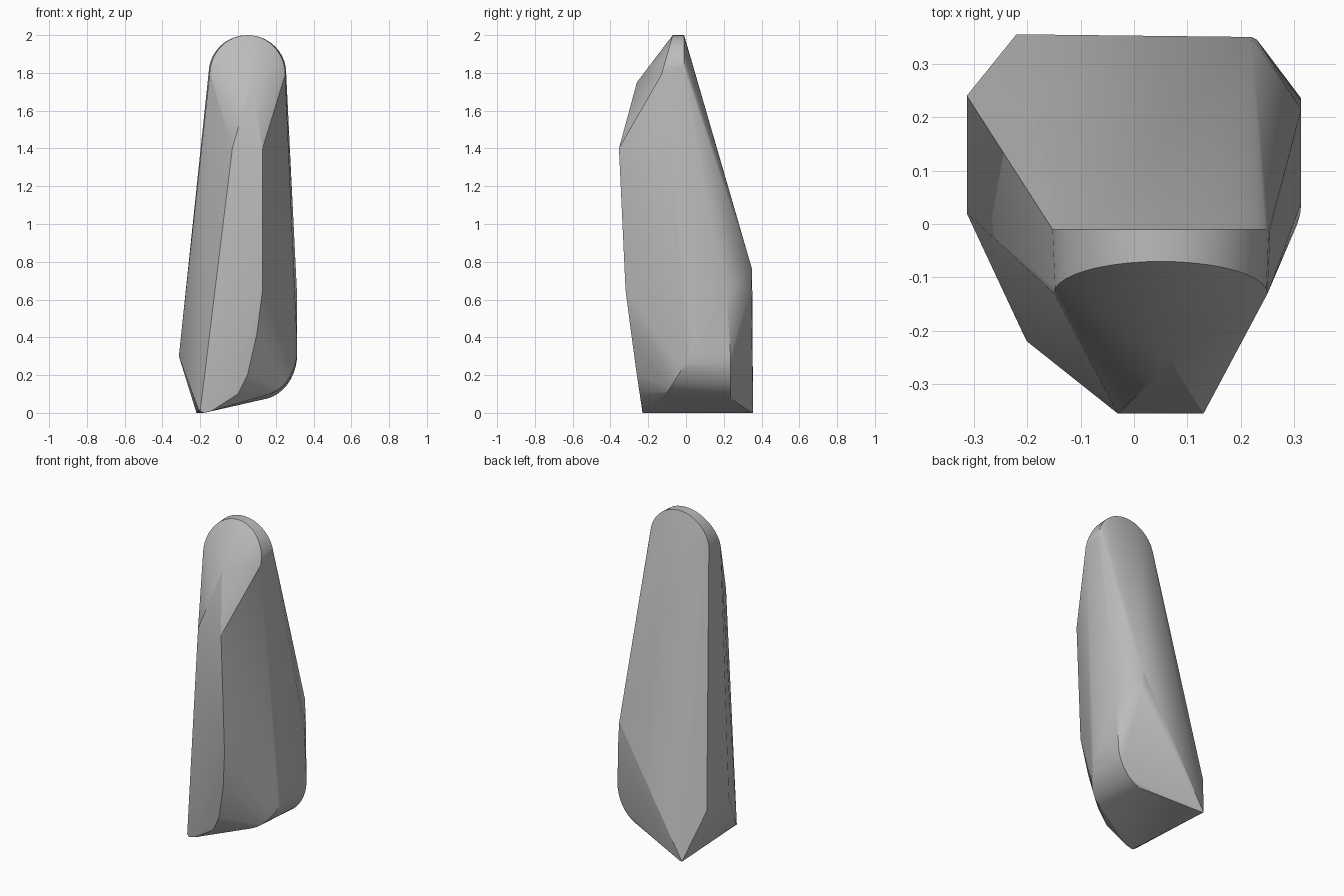
import bpy
import bmesh
from math import cos, sin, radians
from mathutils import Vector

default_cube = bpy.data.objects.get("Cube")
if default_cube:
    bpy.data.objects.remove(default_cube, do_unlink=True)


def arc(center_x, center_z, radius_x, radius_z, start, end, steps, depth):
    """Arc in the front plane; depth gives y as a function of the angle."""
    points = []
    for step in range(steps + 1):
        angle = radians(start + (end - start) * step / steps)
        points.append(Vector((center_x + radius_x * cos(angle),
                              depth(angle),
                              center_z + radius_z * sin(angle))))
    return points


def make_material(name, color):
    material = bpy.data.materials.new(name)
    material.use_nodes = True
    material.diffuse_color = color
    shader = next(node for node in material.node_tree.nodes
                  if node.type == "BSDF_PRINCIPLED")
    shader.inputs["Base Color"].default_value = color
    shader.inputs["Roughness"].default_value = 0.8
    return material


def make_hull(name, points, material):
    """Wrap a faceted solid around the control points of its edges."""
    mesh = bpy.data.meshes.new(name)
    shape = bmesh.new()
    for point in points:
        shape.verts.new(point)
    hull = bmesh.ops.convex_hull(shape, input=shape.verts[:])
    unused = hull["geom_interior"] + hull["geom_unused"]
    spare = {item for item in unused if isinstance(item, bmesh.types.BMVert)}
    bmesh.ops.delete(shape, geom=list(spare), context="VERTS")
    bmesh.ops.dissolve_limit(shape, angle_limit=radians(1),
                             verts=shape.verts[:], edges=shape.edges[:])
    bmesh.ops.recalc_face_normals(shape, faces=shape.faces[:])
    shape.to_mesh(mesh)
    shape.free()
    mesh.materials.append(material)
    body = bpy.data.objects.new(name, mesh)
    bpy.context.collection.objects.link(body)
    bpy.ops.object.select_all(action="DESELECT")
    body.select_set(True)
    bpy.context.view_layer.objects.active = body
    bpy.ops.object.shade_smooth_by_angle(angle=radians(25))
    return body


# Rounded tip: a flat back rim and a swept front rim
back_rim = arc(0.05, 1.8, 0.205, 0.2, 0, 180, 20, lambda a: -0.01)
front_rim = arc(0.05, 1.79, 0.2, 0.21, 0, 180, 20,
                lambda a: -0.13 + 0.06 * sin(a))

# Front ridge, from the brow down to the toe
front_ridge = [
    (0.07, -0.26, 1.75),
    (-0.03, -0.355, 1.4), (0.13, -0.355, 1.4),
    (0.13, -0.32, 0.65), (0.1, -0.29, 0.42), (0.05, -0.26, 0.2),
    (0.0, -0.245, 0.1),
]

# Toe and keel, a narrow edge running to the back point
keel = [
    (-0.21, -0.2, 0.02), (-0.2, -0.22, 0.01), (-0.18, -0.23, 0),
    (-0.14, -0.23, 0.01), (-0.22, 0.355, 0), (-0.2, 0.35, 0),
]

# Side corners and the back shoulder
sides = [
    (-0.313, 0.02, 0.3), (-0.313, 0.24, 0.3),
    (0.313, 0.04, 0.36), (0.313, 0.215, 0.62),
    (0.22, 0.35, 0.76), (0.23, 0.345, 0.65),
]

# Rounded lower corner on the left side
lower_back = arc(0.11, 0.31, 0.203, 0.24, 0, -85, 10, lambda a: 0.235)
lower_front = arc(0.11, 0.33, 0.203, 0.24, 0, -80, 10,
                  lambda a: 0.04 + 0.15 * sin(a))

stone = make_material("stone grey", (0.5, 0.5, 0.5, 1))
outline = back_rim + front_rim + lower_back + lower_front
outline += [Vector(p) for p in front_ridge + keel + sides]
make_hull("stone_body", outline, stone)
